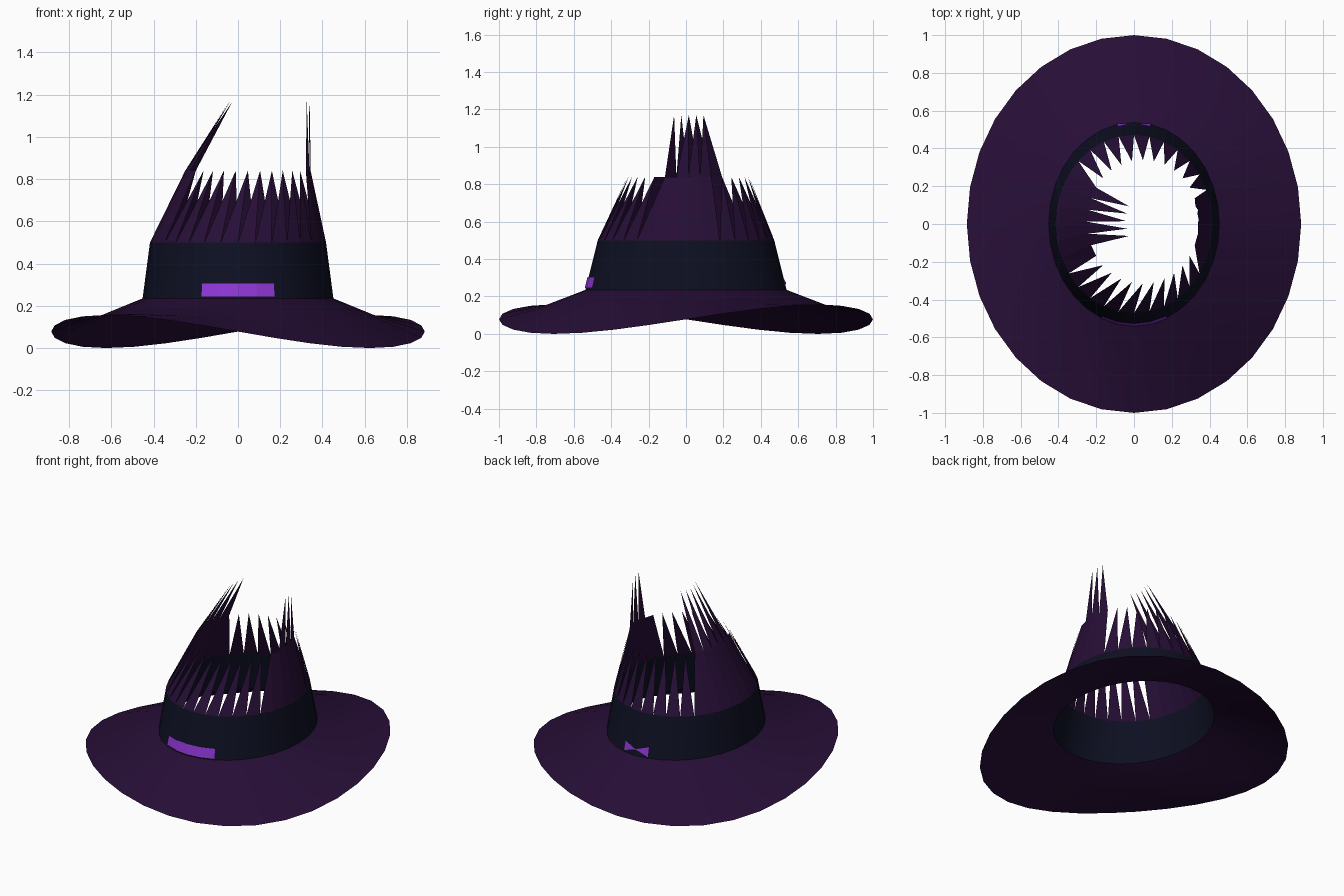
import bpy, bmesh, math

if "Cube" in bpy.data.objects:
    bpy.data.objects.remove(bpy.data.objects["Cube"])

N = 32  # sides around the hat


def material(name, color):
    m = bpy.data.materials.new(name)
    m.diffuse_color = (*color, 1)
    m.use_nodes = True
    m.node_tree.nodes["Principled BSDF"].inputs["Base Color"].default_value = m.diffuse_color
    return m


PURPLE = material("dark purple felt", (0.02, 0.0045, 0.038))
NAVY = material("navy ribbon", (0.004, 0.005, 0.016))
VIOLET = material("bright violet", (0.27, 0.036, 0.65))


def point(i, rx, ry, z, cx=0.0, cy=0.0):
    a = 2 * math.pi * i / N
    return (cx + rx * math.cos(a), cy + ry * math.sin(a), z)


def finish(name, bm, mat, smooth=False):
    me = bpy.data.meshes.new(name)
    bm.normal_update()
    for f in bm.faces:
        f.smooth = smooth
    bm.to_mesh(me)
    bm.free()
    me.materials.append(mat)
    ob = bpy.data.objects.new(name, me)
    bpy.context.collection.objects.link(ob)
    return ob


def add_ring(bm, rx, ry, z, cx=0.0, cy=0.0, twist=0.0):
    """Elliptical ring; twist raises two opposite quadrants and lowers the others."""
    return [bm.verts.new(point(i, rx, ry, z + twist * math.sin(4 * math.pi * i / N), cx, cy))
            for i in range(N)]


def bridge(bm, a, b):
    for i in range(N):
        j = (i + 1) % N
        bm.faces.new((a[i], a[j], b[j], b[i]))


# Brim: wavy open surface from the edge up to the band
bm = bmesh.new()
rings = [add_ring(bm, 0.885, 1.0, 0.078, twist=0.078),
         add_ring(bm, 0.66, 0.76, 0.15, twist=0.012),
         add_ring(bm, 0.452, 0.538, 0.235)]
for lower, upper in zip(rings, rings[1:]):
    bridge(bm, lower, upper)
finish("brim", bm, PURPLE, smooth=True)

# Band: open ribbon around the crown
bm = bmesh.new()
bridge(bm, add_ring(bm, 0.452, 0.538, 0.235), add_ring(bm, 0.417, 0.472, 0.5))
finish("band", bm, NAVY, smooth=True)

# Torn crown: one leaning shard per side, solid panels left and right with tall shards
bm = bmesh.new()
base = add_ring(bm, 0.417, 0.472, 0.5)
mid = add_ring(bm, 0.297, 0.325, 0.84, 0.047, 0.012)
top = add_ring(bm, 0.19, 0.205, 1.17, 0.15, 0.015)
panels = {i % N for i in list(range(-2, 2)) + list(range(13, 19))}
shards = {i % N for i in list(range(-1, 2)) + list(range(13, 18))}
for i in range(N):
    j = (i + 1) % N
    bm.faces.new((base[i], base[j], mid[j]))
    if i in panels:
        bm.faces.new((base[i], mid[j], mid[i]))
    if i in shards:
        bm.faces.new((mid[i], mid[j], top[j]))
bmesh.ops.delete(bm, geom=[v for v in bm.verts if not v.link_faces], context='VERTS')
finish("torn_crown", bm, PURPLE)


def band_point(i, z):
    """Point just outside the band at height z."""
    t = (z - 0.235) / 0.265
    return point(i, 0.458 - 0.035 * t, 0.544 - 0.066 * t, z)


# Front buckle plate wrapped around the band
bm = bmesh.new()
low = [bm.verts.new(band_point(24 + k, 0.245)) for k in range(-2, 3)]
high = [bm.verts.new(band_point(24 + k, 0.305)) for k in range(-2, 3)]
for k in range(4):
    bm.faces.new((low[k], low[k + 1], high[k + 1], high[k]))
finish("front_buckle", bm, VIOLET)

# Back bow: two triangles meeting at a knot
bm = bmesh.new()
for k in (-1, 1):
    bm.faces.new([bm.verts.new(band_point(8, 0.275)),
                  bm.verts.new(band_point(8 + k, 0.245)),
                  bm.verts.new(band_point(8 + k, 0.305))])
finish("back_bow", bm, VIOLET)
